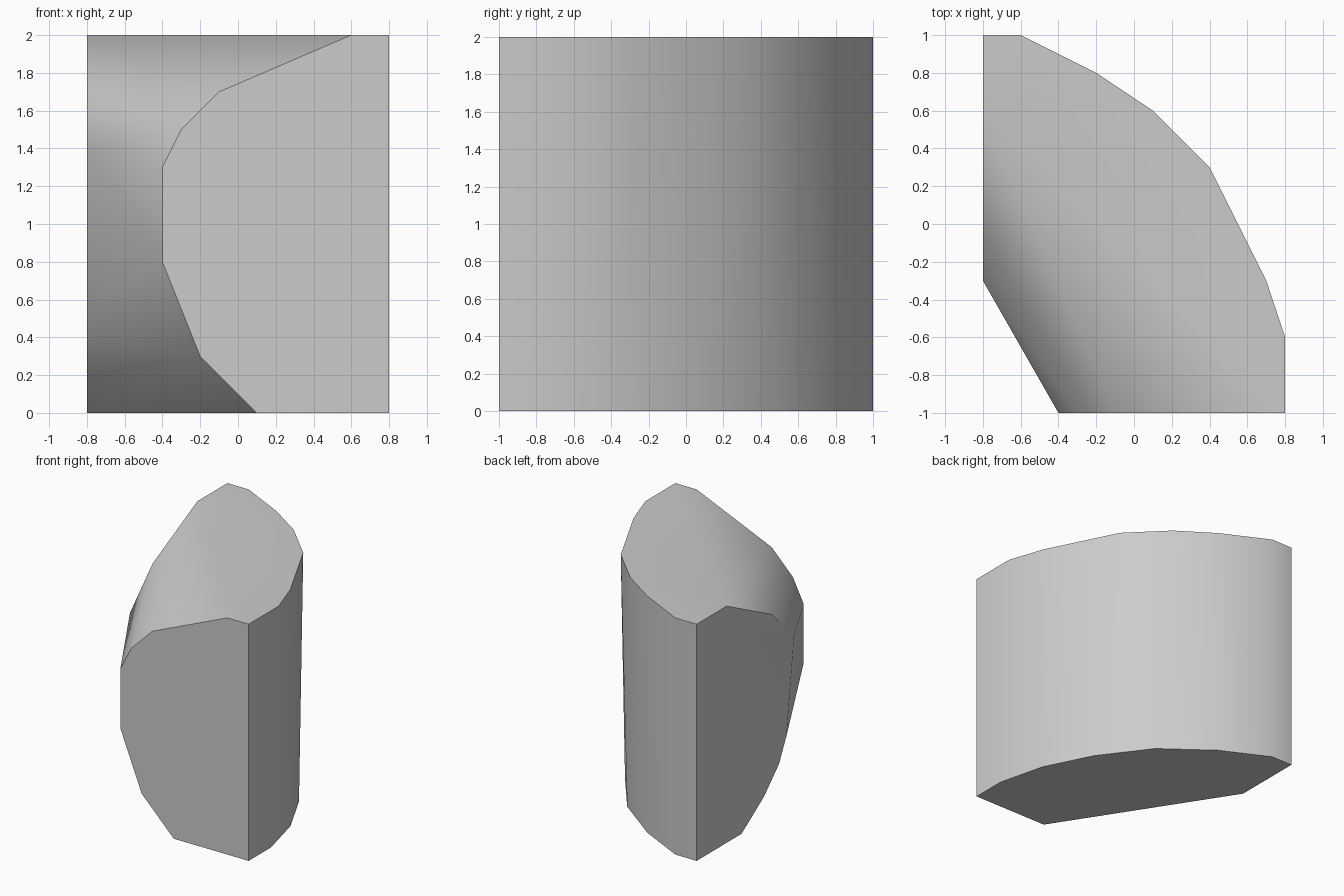
import bpy
import bmesh
import math

# Remove the default object if the scene has it
default_cube = bpy.data.objects.get("Cube")
if default_cube:
    bpy.data.objects.remove(default_cube, do_unlink=True)

UNIT = 0.1  # profiles are listed in tenths of a unit

# Curved outer wall: outline (x, y) of the top and bottom faces
wall_top = [(-8, 10), (-6, 10), (-2, 8), (1, 6), (4, 3), (7, -3), (8, -6), (8, -10)]
wall_bottom = [(-8, 10), (-6, 10), (-2, 8), (2, 5), (5, 1), (7, -3), (8, -7), (8, -10)]

# Rounded rim of the flat front face (x, z)
front_rim = [(6, 20), (-1, 17), (-3, 15), (-4, 13), (-4, 8), (-2, 3), (1, 0)]

# Rounded rim of the flat side face (y, z)
side_rim = [(6, 20), (0, 17), (-3, 14), (-2, 6), (-1, 4), (1, 2), (4, 0)]

points = [(x, y, 20) for x, y in wall_top]
points += [(x, y, 0) for x, y in wall_bottom]
points += [(x, -10, z) for x, z in front_rim]
points += [(-8, y, z) for y, z in side_rim]


def make_material(name, color):
    material = bpy.data.materials.new(name)
    material.use_nodes = True
    material.diffuse_color = color
    for node in material.node_tree.nodes:
        if node.type == 'BSDF_PRINCIPLED':
            node.inputs["Base Color"].default_value = color
    return material


def hull_object(name, coordinates, material):
    """Wrap the profiles in one convex skin with clean flat faces."""
    bm = bmesh.new()
    for point in coordinates:
        bm.verts.new([value * UNIT for value in point])
    bmesh.ops.remove_doubles(bm, verts=bm.verts[:], dist=0.001)
    hull = bmesh.ops.convex_hull(bm, input=bm.verts[:])
    unused = [v for v in bm.verts if not v.link_faces]
    bmesh.ops.delete(bm, geom=unused, context='VERTS')
    bmesh.ops.dissolve_limit(bm, angle_limit=math.radians(0.5),
                             verts=bm.verts[:], edges=bm.edges[:])
    bmesh.ops.recalc_face_normals(bm, faces=bm.faces[:])
    mesh = bpy.data.meshes.new(name)
    bm.to_mesh(mesh)
    bm.free()
    mesh.materials.append(material)
    obj = bpy.data.objects.new(name, mesh)
    bpy.context.collection.objects.link(obj)
    return obj


# Solid block with smooth curved walls and crisp face borders
stone = make_material("stone_grey", (0.6, 0.6, 0.6, 1.0))
block = hull_object("rock_chunk", points, stone)
bpy.ops.object.select_all(action='DESELECT')
block.select_set(True)
bpy.context.view_layer.objects.active = block
bpy.ops.object.shade_smooth_by_angle(angle=math.radians(30))
